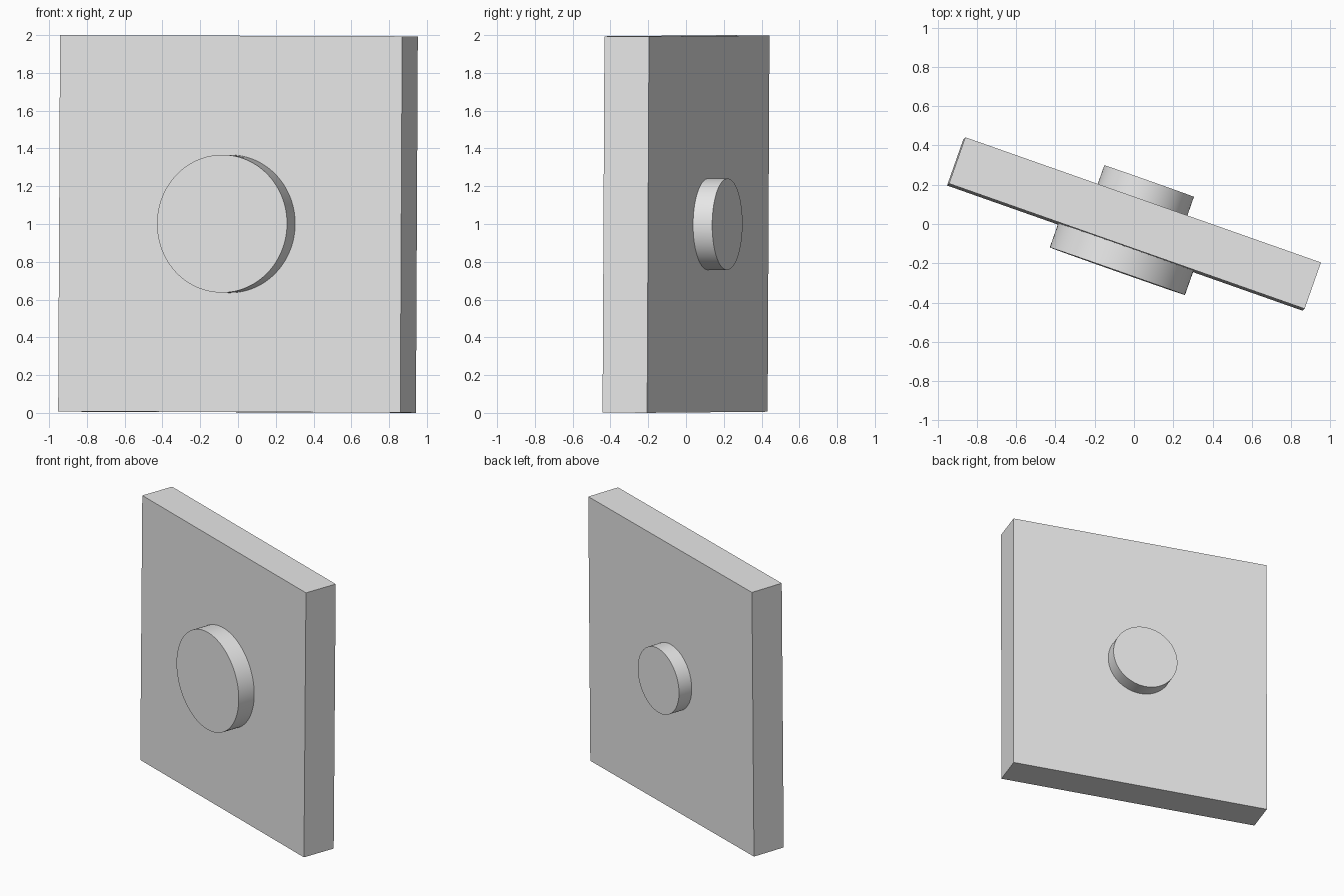
import bpy
from math import radians
from mathutils import Matrix

cube = bpy.data.objects.get("Cube")
if cube:
    bpy.data.objects.remove(cube, do_unlink=True)

WIDTH, THICK, HEIGHT = 1.92, 0.25, 1.992
EMBED = 0.01

grey = bpy.data.materials.new("light grey")
grey.use_nodes = True
colour = (0.8, 0.8, 0.8, 1)
grey.diffuse_color = colour
grey.node_tree.nodes["Principled BSDF"].inputs["Base Color"].default_value = colour

# Shared placement: turned about the vertical, with a very slight lean
lean = Matrix.Rotation(0.005, 4, "Y") @ Matrix.Rotation(-0.005, 4, "X")
place = Matrix.Translation((0, 0, 1)) @ lean @ Matrix.Rotation(radians(-19.4), 4, "Z")


def finish(name, local):
    ob = bpy.context.object
    ob.name = name
    ob.data.name = name
    ob.data.materials.append(grey)
    ob.matrix_world = place @ local
    return ob


def boss(name, radius, depth, side):
    """Round boss standing out of the slab; side is -1 front, +1 back."""
    bpy.ops.mesh.primitive_cylinder_add(vertices=96, radius=radius, depth=depth + EMBED)
    bpy.ops.object.shade_smooth_by_angle(angle=radians(30))
    y = side * (THICK / 2 + (depth - EMBED) / 2)
    return finish(name, Matrix.Translation((0, y, 0)) @ Matrix.Rotation(radians(90), 4, "X"))


# Slab
bpy.ops.mesh.primitive_cube_add(size=1)
slab = bpy.context.object
slab.data.transform(Matrix.Diagonal((WIDTH, THICK, HEIGHT, 1)))
finish("slab", Matrix.Identity(4))

# Large boss on the front, small boss on the back
boss("front_boss", 0.365, 0.13, -1)
boss("back_boss", 0.242, 0.107, 1)
